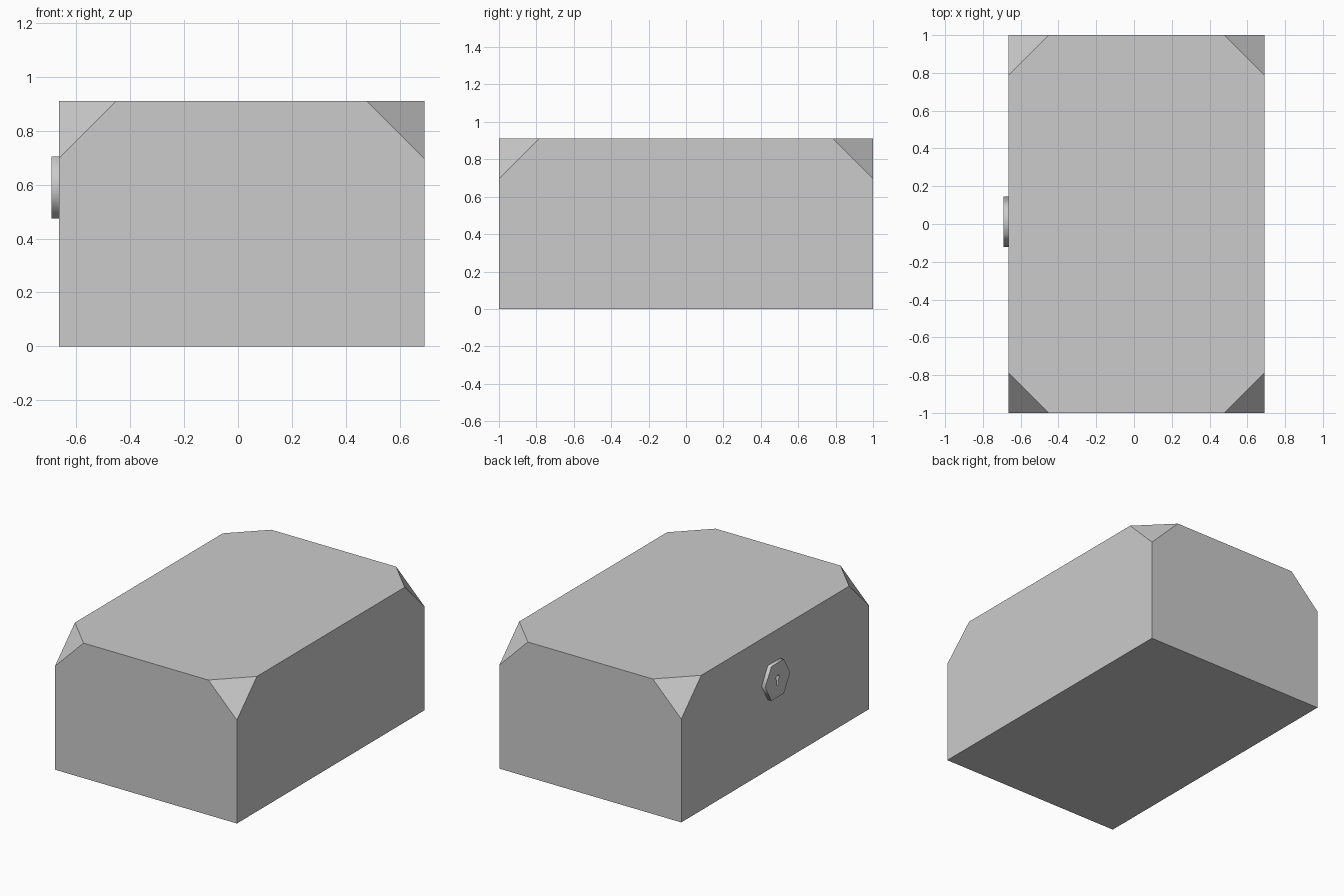
import bpy, bmesh
from math import sin, cos, pi, radians

if "Cube" in bpy.data.objects:
    bpy.data.objects.remove(bpy.data.objects["Cube"])

X0, X1, Y, H = -0.665, 0.692, 1.0, 0.91   # body limits
CUT = 0.213                               # corner cut along each edge

# Body: box with its four top corners sliced off
bm = bmesh.new()
for x, sx in ((X0, 1), (X1, -1)):
    for y, sy in ((-Y, 1), (Y, -1)):
        for p in ((x, y, 0), (x, y, H - CUT),
                  (x + sx * CUT, y, H), (x, y + sy * CUT, H)):
            bm.verts.new(p)
bmesh.ops.convex_hull(bm, input=bm.verts[:])
bmesh.ops.dissolve_limit(bm, angle_limit=radians(1), verts=bm.verts[:], edges=bm.edges[:])
bmesh.ops.recalc_face_normals(bm, faces=bm.faces[:])
mesh = bpy.data.meshes.new("chest_body")
bm.to_mesh(mesh)
bm.free()
bpy.context.collection.objects.link(bpy.data.objects.new("chest_body", mesh))

# Lock plate: hexagon outline with a keyhole outline inside, extruded
R, THICK = 0.133, 0.028
hexagon = [(R * cos(i * pi / 3), R * sin(i * pi / 3)) for i in range(6)]
kr = 0.019
keyhole = [(kr * cos(a), 0.016 + kr * sin(a))
           for a in (radians(-60 + i * 60) for i in range(6))]
keyhole = keyhole[:5] + [(-0.008, 0.0), (-0.008, -0.035), (0.008, -0.035), (0.008, 0.0)]
keyhole = keyhole[1:5] + keyhole[5:]

curve = bpy.data.curves.new("lock_plate", 'CURVE')
curve.dimensions = '2D'
curve.fill_mode = 'BOTH'
curve.extrude = THICK / 2
for outline in (hexagon, keyhole):
    s = curve.splines.new('POLY')
    s.points.add(len(outline) - 1)
    for pt, (u, v) in zip(s.points, outline):
        pt.co = (u, v, 0, 1)
    s.use_cyclic_u = True
plate = bpy.data.objects.new("lock_plate", curve)
plate.rotation_euler = (pi / 2, 0, pi / 2)
plate.location = (X0 + 0.001 - THICK / 2, 0.012, 0.59)
bpy.context.collection.objects.link(plate)
